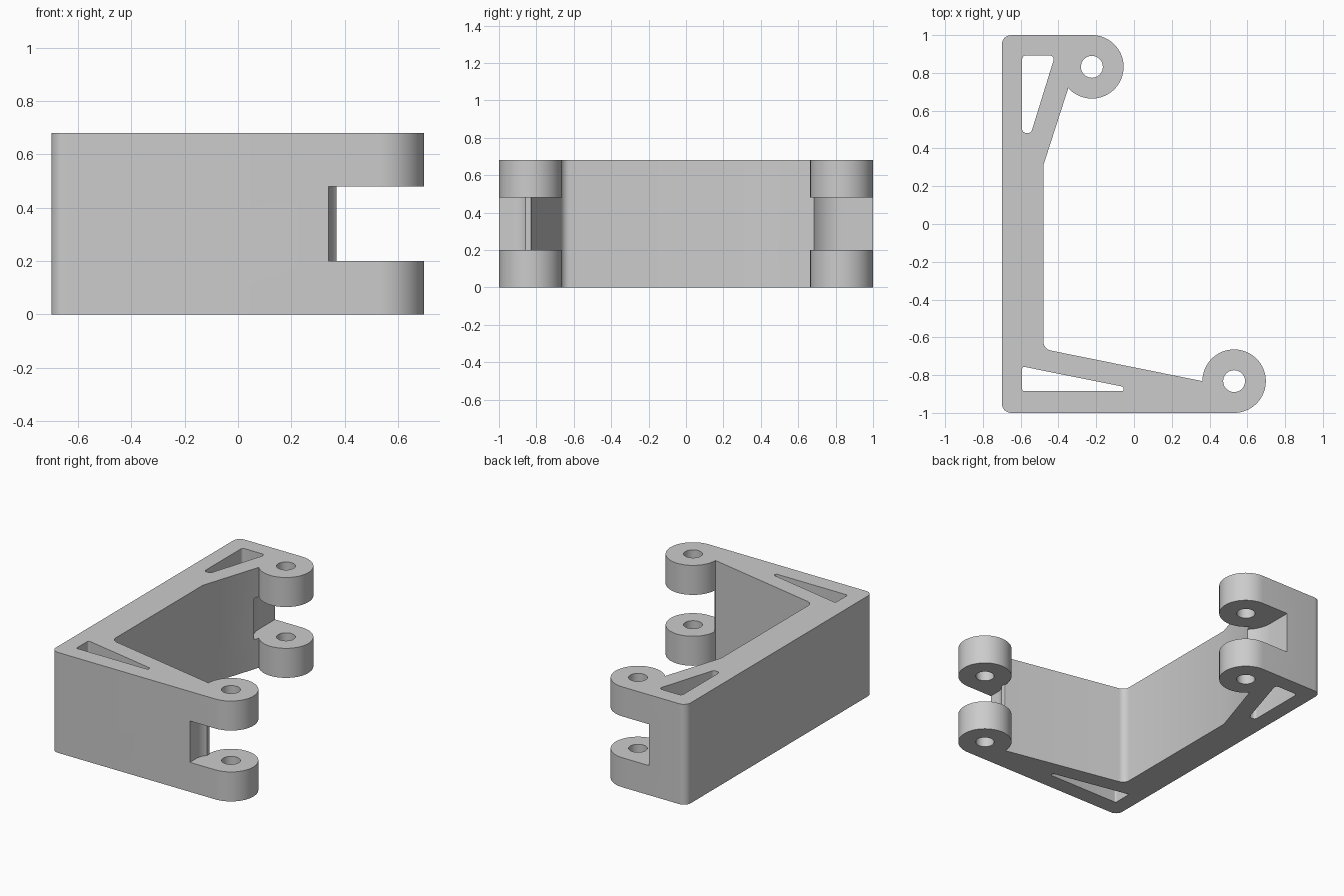
import bpy, bmesh
from math import sin, cos, radians
from mathutils import Vector

cube = bpy.data.objects.get("Cube")
if cube:
    bpy.data.objects.remove(cube, do_unlink=True)

HEIGHT, GAP_LOW, GAP_HIGH = 0.68, 0.20, 0.48
FRONT_PIN, BACK_PIN = (0.53, -0.832), (-0.223, 0.832)
KNUCKLE_R, PIN_R = 0.168, 0.058

grey = bpy.data.materials.new("plain grey")
grey.use_nodes = True
grey.diffuse_color = (0.6, 0.6, 0.6, 1)
grey.node_tree.nodes["Principled BSDF"].inputs["Base Color"].default_value = (0.6, 0.6, 0.6, 1)


def arc(centre, r, start, end, n=24):
    """Points on an arc, angles in degrees."""
    angles = [radians(start + (end - start) * i / n) for i in range(n + 1)]
    return [(centre[0] + r * cos(a), centre[1] + r * sin(a)) for a in angles]


def fillet(before, corner, after, r, n=8):
    """Arc of radius r that rounds one corner."""
    c = Vector(corner)
    u, v = (Vector(before) - c).normalized(), (Vector(after) - c).normalized()
    half = u.angle(v) / 2
    reach = r * cos(half) / sin(half)
    middle = c + (u + v).normalized() * (r / sin(half))
    a, b = c + u * reach - middle, c + v * reach - middle
    sweep = a.angle(b)
    return [tuple(middle + (a * sin(sweep * (1 - i / n)) + b * sin(sweep * i / n)) / sin(sweep))
            for i in range(n + 1)]


def rounded(points, r):
    out = []
    for i, p in enumerate(points):
        out += fillet(points[i - 1], p, points[(i + 1) % len(points)], r)
    return out


def prism(name, outline, low, high):
    bm = bmesh.new()
    face = bm.faces.new([bm.verts.new((x, y, low)) for x, y in outline])
    top = bmesh.ops.extrude_face_region(bm, geom=[face])["geom"]
    bmesh.ops.translate(bm, vec=(0, 0, high - low),
                        verts=[v for v in top if isinstance(v, bmesh.types.BMVert)])
    bmesh.ops.recalc_face_normals(bm, faces=bm.faces)
    mesh = bpy.data.meshes.new(name)
    bm.to_mesh(mesh)
    bm.free()
    obj = bpy.data.objects.new(name, mesh)
    bpy.context.collection.objects.link(obj)
    return obj


# Bracket profile, counter-clockwise from the front outer corner
outer_front, outer_back = (-0.70, -1), (-0.70, 1)
inner_front, inner_back = (-0.48, -0.662), (-0.48, 0.31)
outline = fillet(outer_back, outer_front, FRONT_PIN[:1] + (-1,), 0.05)
outline += arc(FRONT_PIN, KNUCKLE_R, -90, 180, 48)
outline += fillet((0.36, -0.83), inner_front, inner_back, 0.05)
outline += [inner_back]
outline += arc(BACK_PIN, KNUCKLE_R, -138, 90, 44)
outline += fillet((-0.22, 1), outer_back, outer_front, 0.05)
bracket = prism("hinge_bracket", outline, 0, HEIGHT)
bracket.data.materials.append(grey)

# Pin holes and triangular lightening slots
cutters = []
for name, pin in (("front", FRONT_PIN), ("back", BACK_PIN)):
    cutters.append(prism(name + "_pin_cutter", arc(pin, PIN_R, 0, 350, 35), -0.1, HEIGHT + 0.1))
front_slot = [(-0.592, -0.885), (-0.055, -0.885), (-0.055, -0.862), (-0.592, -0.754)]
back_slot = [(-0.592, 0.892), (-0.592, 0.482), (-0.545, 0.482), (-0.418, 0.892)]
cutters.append(prism("front_slot_cutter", rounded(front_slot, 0.011), -0.1, HEIGHT + 0.1))
cutters.append(prism("back_slot_cutter", rounded(back_slot, 0.02), -0.1, HEIGHT + 0.1))

# Gaps between the upper and lower knuckles
front_gap = [(0.34, -1.1), (0.8, -1.1), (0.8, -0.6), (0.34, -0.6), (0.34, -0.815),
             (0.368, -0.829)] + arc((0.44, -0.93), 0.1, 135, 180, 8)
back_gap = [(0.1, 1.1), (-0.423, 1.1)] + arc(BACK_PIN, 0.2, 180, 270) + [(0.1, 0.632)]
cutters.append(prism("front_gap_cutter", front_gap, GAP_LOW, GAP_HIGH))
cutters.append(prism("back_gap_cutter", back_gap, GAP_LOW, GAP_HIGH))

for cutter in cutters:
    cutter.hide_render = True
    mod = bracket.modifiers.new(cutter.name, "BOOLEAN")
    mod.operation, mod.solver, mod.object = "DIFFERENCE", "EXACT", cutter

# Apply the cuts, then drop the cutters
bpy.ops.object.select_all(action="DESELECT")
bpy.context.view_layer.objects.active = bracket
bracket.select_set(True)
for mod in list(bracket.modifiers):
    bpy.ops.object.modifier_apply(modifier=mod.name)
for cutter in cutters:
    bpy.data.objects.remove(cutter, do_unlink=True)
bpy.ops.object.shade_smooth_by_angle(angle=radians(30))
